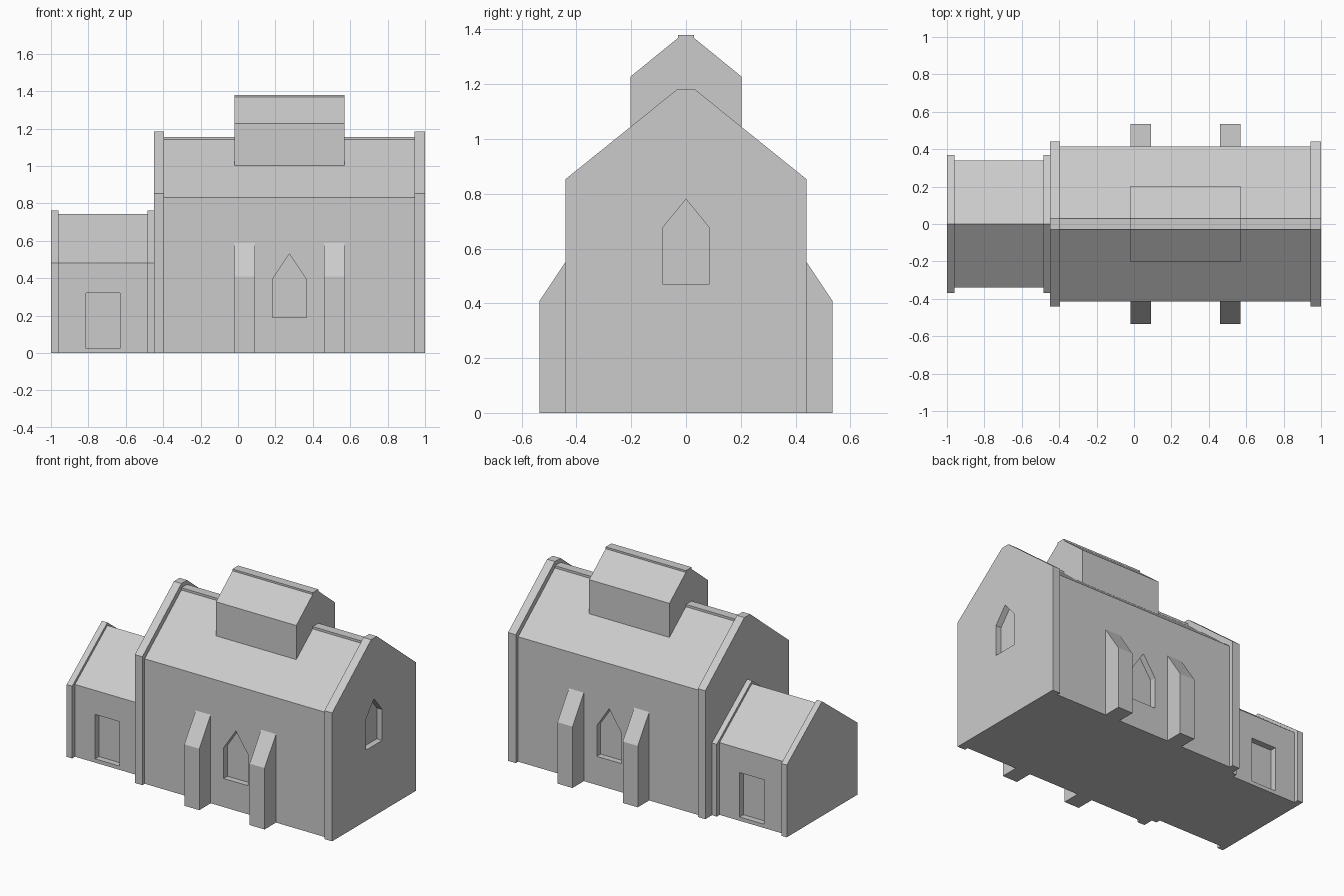
import bpy, bmesh

if "Cube" in bpy.data.objects:
    bpy.data.objects.remove(bpy.data.objects["Cube"])

DEPTH = 0.04  # recess depth of windows and doors


def prism(name, profile, axis, a, b):
    """Extrude a 2D profile from a to b: 'x' uses (y, z) points, 'y' uses (x, z) points."""
    def place(p, t):
        return (t, p[0], p[1]) if axis == 'x' else (p[0], t, p[1])
    bm = bmesh.new()
    va = [bm.verts.new(place(p, a)) for p in profile]
    vb = [bm.verts.new(place(p, b)) for p in profile]
    n = len(profile)
    bm.faces.new(va)
    bm.faces.new(vb[::-1])
    for i in range(n):
        j = (i + 1) % n
        bm.faces.new((va[i], vb[i], vb[j], va[j]))
    bmesh.ops.recalc_face_normals(bm, faces=bm.faces)
    mesh = bpy.data.meshes.new(name)
    bm.to_mesh(mesh)
    bm.free()
    ob = bpy.data.objects.new(name, mesh)
    bpy.context.collection.objects.link(ob)
    return ob


def house(half, eaves, ridge, flat=0.0, base=0.0):
    """Symmetric gabled outline, optionally with a flat top."""
    top = [(flat, ridge), (-flat, ridge)] if flat else [(0, ridge)]
    return [(-half, base), (half, base), (half, eaves)] + top + [(-half, eaves)]


def rect(x0, x1, z0, z1):
    return [(x0, z0), (x1, z0), (x1, z1), (x0, z1)]


def lancet(mid, half, sill, spring, apex):
    return [(mid - half, sill), (mid + half, sill), (mid + half, spring),
            (mid, apex), (mid - half, spring)]


def recess(ob, profile, axis, a, b):
    """Cut a shallow opening and discard the cutter."""
    cutter = prism("opening_cutter", profile, axis, a, b)
    cutter.hide_render = True
    mod = ob.modifiers.new("opening", 'BOOLEAN')
    mod.operation = 'DIFFERENCE'
    mod.solver = 'EXACT'
    mod.object = cutter
    bpy.context.view_layer.objects.active = ob
    bpy.ops.object.modifier_apply(modifier=mod.name)
    bpy.data.objects.remove(cutter)


# Main hall with gable parapets and ridge cap
hall = prism("hall", house(0.415, 0.83, 1.14, 0.03), 'x', -0.40, 0.945)
gable = house(0.44, 0.853, 1.183, 0.03)
prism("hall_left_gable", gable, 'x', -0.45, -0.395)
right_gable = prism("hall_right_gable", gable, 'x', 0.943, 1.0)
prism("hall_ridge_cap", rect(-0.03, 0.03, 1.10, 1.155), 'x', -0.40, 0.945)

# Raised roof lantern
prism("roof_lantern", house(0.202, 1.228, 1.368, 0.03, 1.0), 'x', -0.02, 0.57)
prism("lantern_ridge_cap", rect(-0.03, 0.03, 1.33, 1.38), 'x', -0.02, 0.57)

# Annex with gable parapets
annex = prism("annex", house(0.34, 0.48, 0.742), 'x', -0.965, -0.48)
for name, x0, x1 in (("annex_left_gable", -1.0, -0.96), ("annex_right_gable", -0.485, -0.45)):
    prism(name, house(0.37, 0.48, 0.762), 'x', x0, x1)

# Buttresses, windows and doors on both long sides
for side, s in (("front", -1), ("back", 1)):
    for i, x in enumerate((-0.02, 0.46)):
        prof = [(s * 0.41, 0), (s * 0.535, 0), (s * 0.535, 0.408), (s * 0.41, 0.595)]
        prism(f"{side}_buttress_{i + 1}", prof, 'x', x, x + 0.11)
    recess(hall, lancet(0.275, 0.09, 0.19, 0.395, 0.53), 'y',
           s * (0.415 - DEPTH), s * 0.6)
    recess(annex, rect(-0.812, -0.632, 0.025, 0.32), 'y',
           s * (0.34 - DEPTH), s * 0.6)

# Window in the right gable
recess(right_gable, lancet(0, 0.086, 0.47, 0.675, 0.78), 'x', 1.0 - DEPTH, 1.1)
